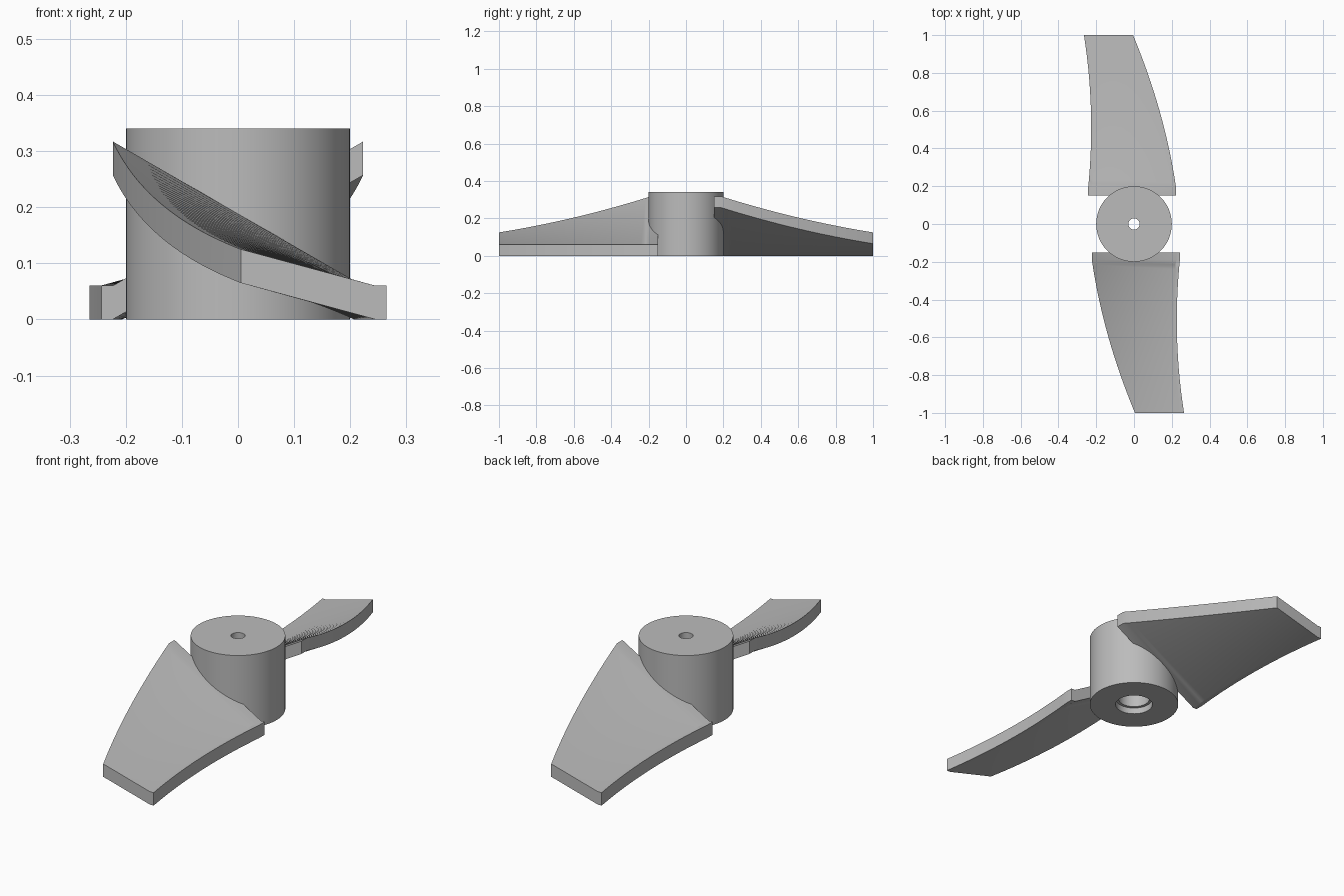
import bpy, bmesh, math
from mathutils import Matrix

cube = bpy.data.objects.get("Cube")
if cube:
    bpy.data.objects.remove(cube, do_unlink=True)

grey = bpy.data.materials.new("plain grey")
grey.use_nodes = True
colour = (0.5, 0.5, 0.5, 1)
grey.diffuse_color = colour
grey.node_tree.nodes["Principled BSDF"].inputs["Base Color"].default_value = colour


def finish(bm, name):
    bmesh.ops.recalc_face_normals(bm, faces=bm.faces)
    mesh = bpy.data.meshes.new(name)
    bm.to_mesh(mesh)
    bm.free()
    mesh.materials.append(grey)
    obj = bpy.data.objects.new(name, mesh)
    bpy.context.collection.objects.link(obj)
    bpy.ops.object.select_all(action='DESELECT')
    obj.select_set(True)
    bpy.context.view_layer.objects.active = obj
    bpy.ops.object.shade_smooth_by_angle(angle=math.radians(30))
    return obj


def skin(bm, rings, closed):
    """Join successive closed rings of vertices with quads."""
    pairs = list(zip(rings, rings[1:]))
    if closed:
        pairs.append((rings[-1], rings[0]))
    for a, b in pairs:
        for i in range(len(a)):
            j = (i + 1) % len(a)
            bm.faces.new((a[i], a[j], b[j], b[i]))


# Hub: turned profile with a shaft hole and a stepped bore underneath
def make_hub(segments=96):
    profile = [(.03, .34), (.2, .34), (.2, 0), (.083, 0),
               (.083, .03), (.07, .03), (.07, .25), (.03, .25)]
    bm = bmesh.new()
    rings = []
    for s in range(segments):
        a = math.tau * s / segments
        rings.append([bm.verts.new((r * math.cos(a), r * math.sin(a), z))
                      for r, z in profile])
    skin(bm, rings, True)
    return finish(bm, "hub")


def ease(start, end, t, bulge):
    return start + (end - start) * t + bulge * t * (1 - t)


# Blade: twisted section swept outward, with a flat trailing strip
def make_blade(name, turn, stations=32):
    thick, strip, root, bend = .06, .02, -.15, -.19
    bm = bmesh.new()
    rings = []
    for k in range(-1, stations + 1):
        t = max(k, 0) / stations
        y = root if k < 0 else bend + (-1 - bend) * t
        lead = ease(-.223, .005, t, -.11)
        trail = ease(.243, .265, t, -.105)
        high = ease(.317, .125, t, -.062)
        top = [(lead, high), (trail - strip, thick), (trail, thick)]
        low = [(x, z - thick) for x, z in reversed(top)]
        rings.append([bm.verts.new((x, y, z)) for x, z in top + low])
    skin(bm, rings, False)
    for end in (rings[0], rings[-1]):
        bm.faces.new(end)
    bm.transform(Matrix.Rotation(turn, 4, 'Z'))
    return finish(bm, name)


make_hub()
make_blade("front_blade", 0)
make_blade("back_blade", math.pi)
